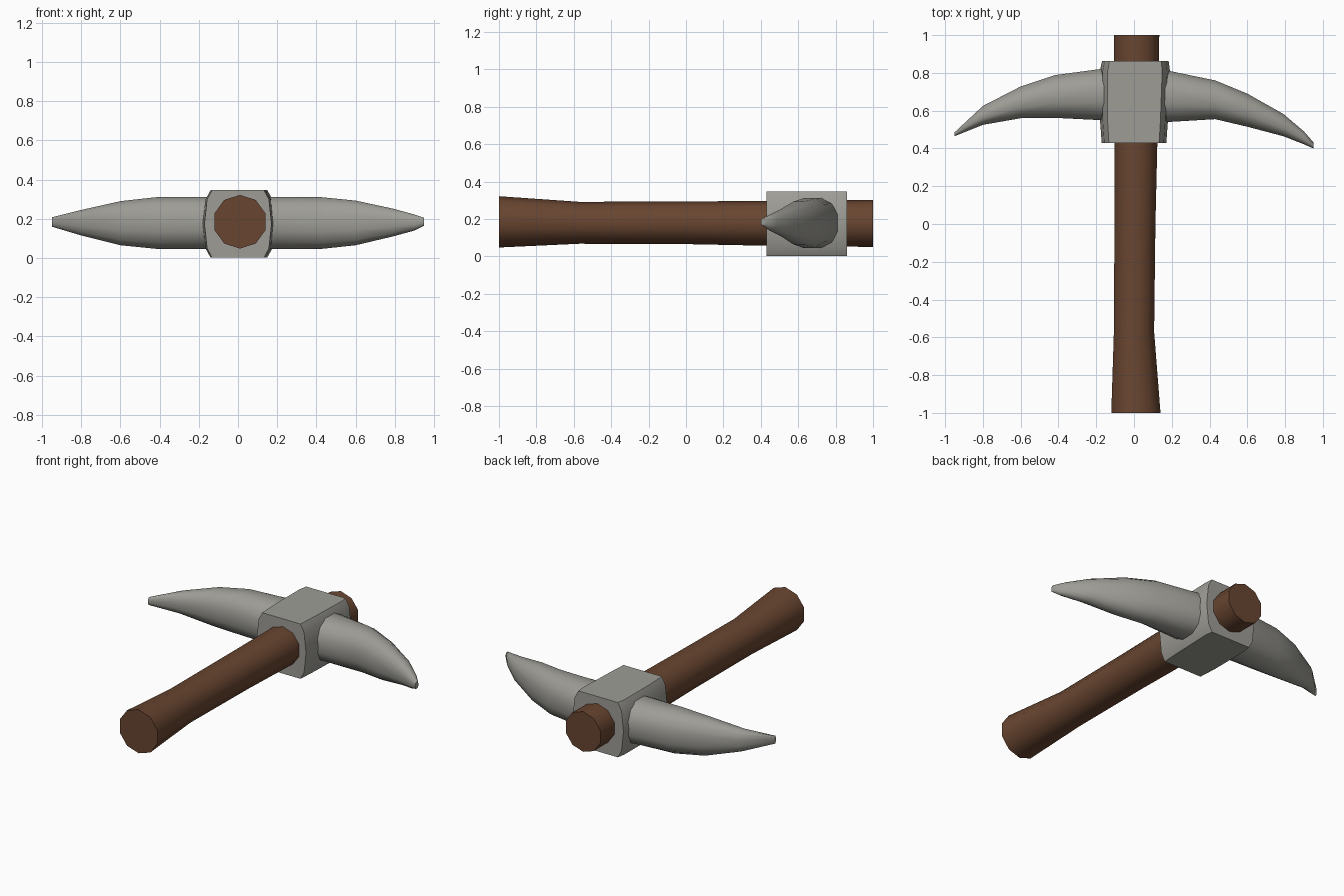
import bpy, bmesh, math

if "Cube" in bpy.data.objects:
    bpy.data.objects.remove(bpy.data.objects["Cube"])


def material(name, rgb):
    m = bpy.data.materials.new(name)
    m.diffuse_color = (*rgb, 1)
    m.use_nodes = True
    m.node_tree.nodes["Principled BSDF"].inputs["Base Color"].default_value = m.diffuse_color
    return m


WOOD = material("brown wood", (0.14, 0.06, 0.03))
STEEL = material("grey steel", (0.34, 0.335, 0.305))


def loft(name, rings, mat, angle):
    """Skin a closed tube through rings of points and cap both ends."""
    bm = bmesh.new()
    loops = [[bm.verts.new(p) for p in ring] for ring in rings]
    n = len(loops[0])
    for a, b in zip(loops, loops[1:]):
        for i in range(n):
            j = (i + 1) % n
            bm.faces.new((a[i], a[j], b[j], b[i]))
    bm.faces.new(loops[0])
    bm.faces.new(loops[-1])
    bmesh.ops.recalc_face_normals(bm, faces=bm.faces)
    mesh = bpy.data.meshes.new(name)
    bm.to_mesh(mesh)
    bm.free()
    mesh.materials.append(mat)
    ob = bpy.data.objects.new(name, mesh)
    bpy.context.collection.objects.link(ob)
    bpy.ops.object.select_all(action='DESELECT')
    ob.select_set(True)
    bpy.context.view_layer.objects.active = ob
    bpy.ops.object.shade_smooth_by_angle(angle=math.radians(angle))
    return ob


# Handle: ten-sided, flared at the grip end. (y, centre x, centre z, radius)
handle = [(-1, 0.01, 0.185, 0.137), (-0.57, 0.0, 0.18, 0.112),
          (0, 0.005, 0.18, 0.114), (0.45, 0.01, 0.177, 0.12),
          (1, 0.014, 0.177, 0.126)]
loft("handle",
     [[(cx + r * math.sin(math.tau * k / 10), y, cz + r * math.cos(math.tau * k / 10))
       for k in range(10)] for y, cx, cz, r in handle], WOOD, 45)

# Collar: block with bulged sides around the handle
half = [(0.14, 0.172), (0.166, 0.125), (0.18, 0.0), (0.166, -0.125), (0.14, -0.172)]
section = half + [(-x, z) for x, z in reversed(half)]
collar = [(0.43, 0.0, 0.95), (0.55, 0.0, 1.0), (0.81, 0.005, 1.03), (0.862, 0.007, 0.98)]
loft("collar",
     [[(cx + x * s, y, 0.174 + z) for x, z in section] for y, cx, s in collar],
     STEEL, 50)


# Blades: rounded section tapering to a curved point
def blade(name, stations):
    rings = []
    for x, y0, y1, z0, z1 in stations:
        ring = []
        for k in range(12):
            t = math.tau * (k + 0.5) / 12
            c, s = math.cos(t), math.sin(t)
            c = math.copysign(abs(c / math.cos(math.pi / 12)) ** 0.85, c)
            s = math.copysign(abs(s / math.cos(math.pi / 12)) ** 0.85, s)
            ring.append((x, (y0 + y1) / 2 + c * (y1 - y0) / 2,
                         (z0 + z1) / 2 + s * (z1 - z0) / 2))
        rings.append(ring)
    loft(name, rings, STEEL, 60)


# stations: x, y range, z range
blade("left_blade", [
    (-0.10, 0.55, 0.835, 0.045, 0.312), (-0.18, 0.55, 0.82, 0.045, 0.312),
    (-0.42, 0.562, 0.788, 0.047, 0.31), (-0.60, 0.56, 0.728, 0.065, 0.29),
    (-0.80, 0.525, 0.625, 0.115, 0.245), (-0.95, 0.465, 0.485, 0.16, 0.208)])
blade("right_blade", [
    (0.10, 0.54, 0.825, 0.045, 0.312), (0.18, 0.54, 0.812, 0.045, 0.312),
    (0.43, 0.555, 0.76, 0.047, 0.31), (0.60, 0.515, 0.69, 0.065, 0.293),
    (0.79, 0.465, 0.583, 0.11, 0.252), (0.90, 0.422, 0.49, 0.14, 0.222),
    (0.95, 0.4, 0.432, 0.165, 0.205)])
